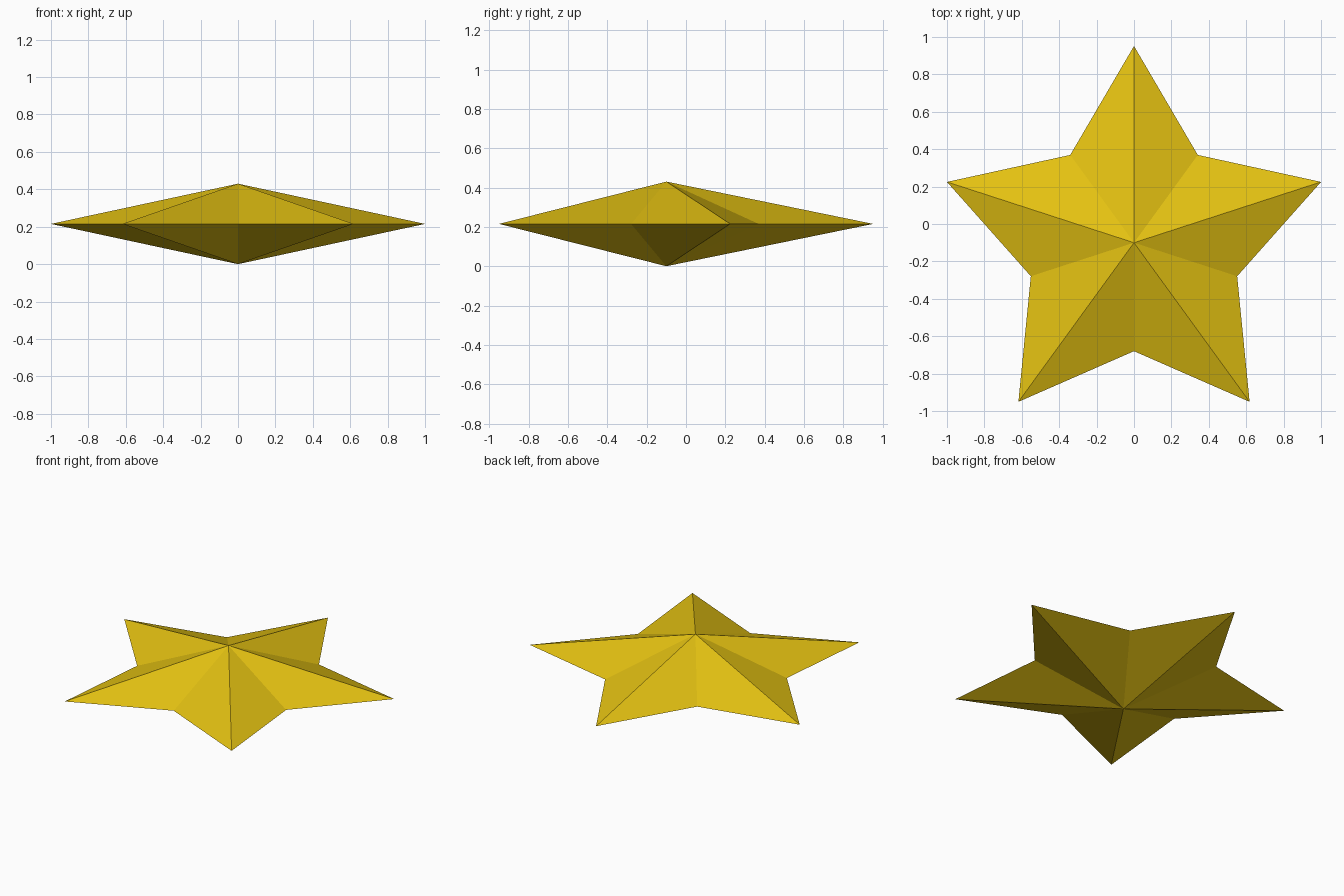
import bpy
import bmesh
from math import cos, sin, pi

cube = bpy.data.objects.get("Cube")
if cube:
    bpy.data.objects.remove(cube, do_unlink=True)

POINTS = 5
TIP_RADIUS = 1.0515
NOTCH_RADIUS = 0.58
CENTRE_Y = -0.1
HEIGHT = 0.43

# Gold material
gold = bpy.data.materials.new("gold")
gold.use_nodes = True
colour = (0.78, 0.54, 0.006, 1)
gold.diffuse_color = colour
gold.node_tree.nodes["Principled BSDF"].inputs["Base Color"].default_value = colour

# Star outline at mid height, alternating tips and notches
bm = bmesh.new()
rim = []
for i in range(2 * POINTS):
    radius = NOTCH_RADIUS if i % 2 else TIP_RADIUS
    angle = pi / 2 + i * pi / POINTS
    rim.append(bm.verts.new((radius * cos(angle), CENTRE_Y + radius * sin(angle), HEIGHT / 2)))

# Facets running from the outline to the upper and lower peaks
top = bm.verts.new((0, CENTRE_Y, HEIGHT))
bottom = bm.verts.new((0, CENTRE_Y, 0))
for a, b in zip(rim, rim[1:] + rim[:1]):
    bm.faces.new((a, b, top))
    bm.faces.new((b, a, bottom))

mesh = bpy.data.meshes.new("star")
bm.to_mesh(mesh)
bm.free()
mesh.materials.append(gold)
star = bpy.data.objects.new("star", mesh)
bpy.context.collection.objects.link(star)
